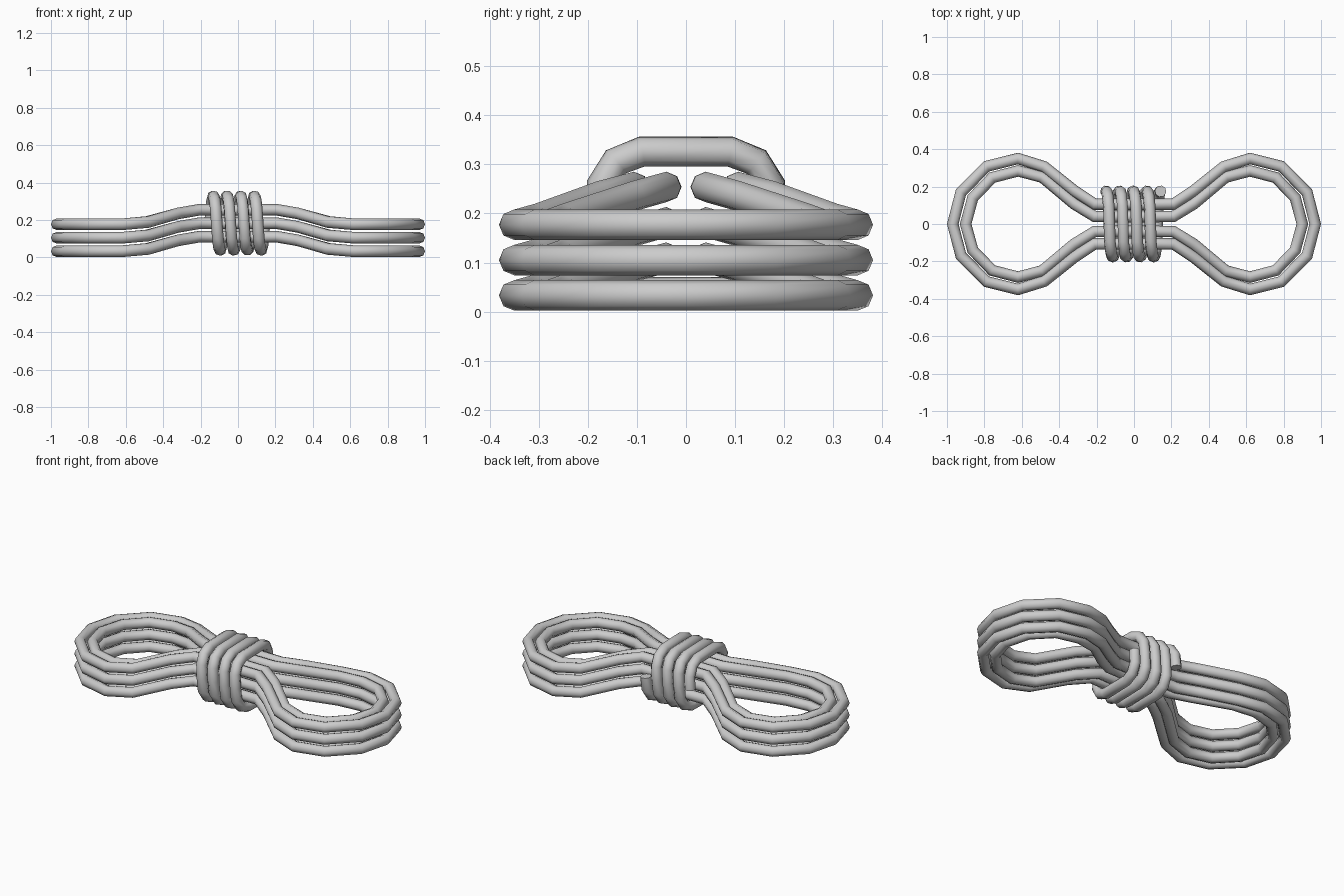
import bpy

if "Cube" in bpy.data.objects:
    bpy.data.objects.remove(bpy.data.objects["Cube"])

R = 0.031  # rope radius


def rope(name, pts, closed, twist):
    cu = bpy.data.curves.new(name, 'CURVE')
    cu.dimensions = '3D'
    cu.twist_mode = twist
    cu.bevel_depth = R
    cu.bevel_resolution = 2
    cu.use_fill_caps = True
    sp = cu.splines.new('POLY')
    sp.points.add(len(pts) - 1)
    for p, co in zip(sp.points, pts):
        p.co = (*co, 1)
    sp.use_cyclic_u = closed
    ob = bpy.data.objects.new(name, cu)
    bpy.context.collection.objects.link(ob)
    bpy.ops.object.select_all(action='DESELECT')
    ob.select_set(True)
    bpy.context.view_layer.objects.active = ob
    bpy.ops.object.convert(target='MESH')
    bpy.ops.object.shade_smooth_by_angle(angle=0.9)
    return ob


# quarter outline of each loop: x, y, lift towards the bound middle
outer = [(.969, 0, 0), (.925, .17, 0), (.788, .308, 0), (.62, .35, 0),
         (.48, .306, .012), (.32, .178, .058), (.21, .106, .077), (.1, .106, .077)]
inner = [(.90, 0, 0), (.862, .14, 0), (.758, .248, 0), (.62, .284, 0),
         (.49, .25, .012), (.32, .108, .058), (.21, .04, .077), (.1, .04, .077)]


def full_outline(q, z):
    a = [(x, y, z + h) for x, y, h in q]
    b = [(-x, y, z) for x, y, z in reversed(a)]
    top = a + b
    bottom = [(x, -y, z) for x, y, z in reversed(top)][1:-1]
    return top + bottom


# stacked bundle of long loops
for layer in range(3):
    z = 0.033 + 0.072 * layer
    rope(f"outer_loop_{layer}", full_outline(outer, z), True, 'Z_UP')
    rope(f"inner_loop_{layer}", full_outline(inner, z), True, 'Z_UP')

# wrapping coil: rounded-box section swept along x for four turns
corner = [(.172, .075), (.143, .122), (.09, .143)]
section = ([(.175, 0)] + corner + [(-y, z) for y, z in reversed(corner)]
           + [(-.175, 0)] + [(-y, -z) for y, z in corner]
           + [(y, -z) for y, z in reversed(corner)])
n = len(section)
turns, pitch = 4, 0.073
coil = []
for i in range(turns * n + 1):
    y, z = section[i % n]
    coil.append((-turns * pitch / 2 - .004 + pitch * i / n, y, .183 + z))
rope("wrapping_coil", coil, False, 'MINIMUM')
